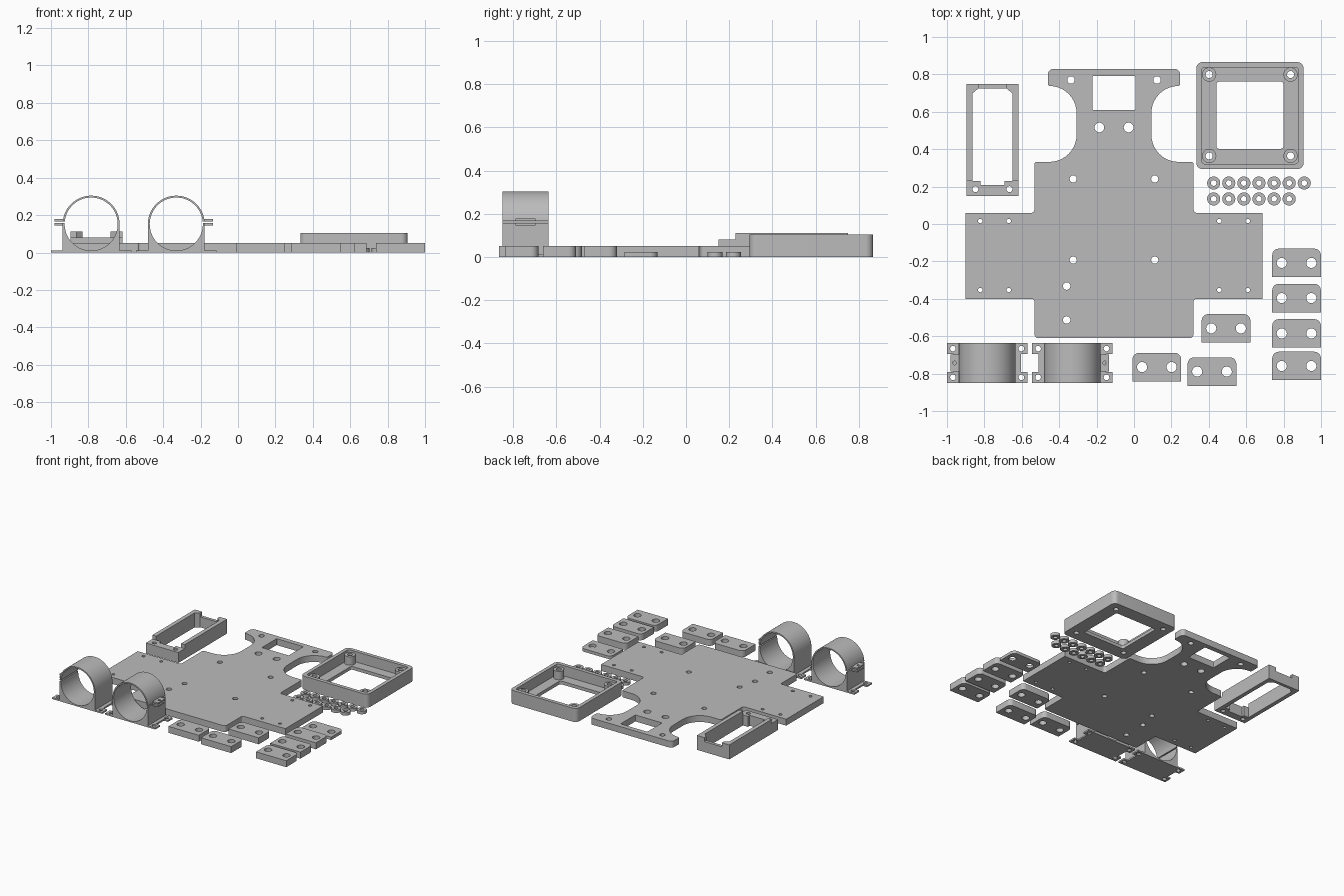
import bpy, bmesh, math
from mathutils import Matrix

if "Cube" in bpy.data.objects:
    bpy.data.objects.remove(bpy.data.objects["Cube"])

grey = bpy.data.materials.new("plain grey")
grey.diffuse_color = (0.5, 0.5, 0.5, 1)
grey.use_nodes = True
grey.node_tree.nodes["Principled BSDF"].inputs["Base Color"].default_value = grey.diffuse_color


def circle(x, y, r, n=32):
    return [(x + r * math.cos(2 * math.pi * i / n), y + r * math.sin(2 * math.pi * i / n)) for i in range(n)]


def outline(corners, n=10):
    """Closed outline of (x, y, radius) right-angle corners, filleted where radius > 0."""
    out = []
    for i, (x, y, r) in enumerate(corners):
        if r == 0:
            out.append((x, y))
            continue
        px, py, _ = corners[i - 1]
        qx, qy, _ = corners[(i + 1) % len(corners)]
        lu, lv = math.hypot(px - x, py - y), math.hypot(qx - x, qy - y)
        ux, uy, vx, vy = (px - x) / lu, (py - y) / lu, (qx - x) / lv, (qy - y) / lv
        for k in range(n + 1):
            a = math.pi / 2 * k / n
            s, c = r * (1 - math.sin(a)), r * (1 - math.cos(a))
            out.append((x + ux * s + vx * c, y + uy * s + vy * c))
    return out


def rect(x0, y0, x1, y1, r=0.0, r_top=None):
    t = r if r_top is None else r_top
    return outline([(x0, y0, r), (x1, y0, r), (x1, y1, t), (x0, y1, t)])


def slab(name, loops, z0, z1, matrix=None):
    """Extrude an outline (first loop) with holes (other loops) from z0 to z1."""
    cu = bpy.data.curves.new(name, 'CURVE')
    cu.dimensions, cu.fill_mode, cu.extrude = '2D', 'BOTH', (z1 - z0) / 2
    for pts in loops:
        sp = cu.splines.new('POLY')
        sp.points.add(len(pts) - 1)
        for p, (x, y) in zip(sp.points, pts):
            p.co = (x, y, 0, 1)
        sp.use_cyclic_u = True
    tmp = bpy.data.objects.new(name + "_curve", cu)
    me = bpy.data.meshes.new_from_object(tmp)
    bpy.data.objects.remove(tmp)
    bm = bmesh.new()
    bm.from_mesh(me)
    bmesh.ops.translate(bm, verts=bm.verts, vec=(0, 0, (z0 + z1) / 2))
    if matrix:
        bmesh.ops.transform(bm, matrix=matrix, verts=bm.verts)
    bmesh.ops.remove_doubles(bm, verts=bm.verts, dist=1e-5)
    bmesh.ops.recalc_face_normals(bm, faces=bm.faces)
    bm.to_mesh(me)
    bm.free()
    me.materials.clear()
    me.materials.append(grey)
    ob = bpy.data.objects.new(name, me)
    bpy.context.collection.objects.link(ob)
    bpy.ops.object.select_all(action='DESELECT')
    ob.select_set(True)
    bpy.context.view_layer.objects.active = ob
    bpy.ops.object.shade_smooth_by_angle(angle=math.radians(30))
    return ob


# Chassis plate: half outline about x = -0.11, mirrored
MID = -0.107
half = [(0.425, -0.61, 0.02), (0.425, -0.401, 0.015), (0.795, -0.401, 0), (0.795, 0.059, 0),
        (0.425, 0.059, 0.02), (0.425, 0.332, 0.012), (0.2, 0.332, 0.145), (0.2, 0.738, 0.145),
        (0.354, 0.738, 0.012), (0.354, 0.829, 0.03)]
corners = [(MID + x, y, r) for x, y, r in half] + [(MID - x, y, r) for x, y, r in reversed(half)]
plate = [outline(corners), rect(-0.222, 0.61, 0.008, 0.791, 0.005)]
for dx, y, r in [(0.23, 0.77, 0.02), (0.078, 0.516, 0.026), (0.218, 0.241, 0.019), (0.218, -0.193, 0.019),
                 (0.563, 0.016, 0.012), (0.715, 0.016, 0.012), (0.563, -0.353, 0.012), (0.715, -0.353, 0.012)]:
    plate += [circle(MID + dx, y, r), circle(MID - dx, y, r)]
plate += [circle(-0.36, y, 0.02) for y in (-0.332, -0.513)]
slab("chassis_plate", plate, 0, 0.05)

# Square tray with open floor, rim and four screw posts
posts = [(x, y) for x in (0.402, 0.837) for y in (0.364, 0.799)]
slab("tray_floor", [rect(0.333, 0.293, 0.907, 0.866, 0.035), rect(0.44, 0.402, 0.799, 0.761, 0.015)]
     + [circle(x, y, 0.019) for x, y in posts], 0, 0.025)
slab("tray_rim", [rect(0.333, 0.293, 0.907, 0.866, 0.035), rect(0.362, 0.322, 0.878, 0.837, 0.015)], 0.025, 0.105)
for x, y in posts:
    slab("tray_post", [circle(x, y, 0.038), circle(x, y, 0.019)], 0.025, 0.09)

# Long open holder: lower frame with shelf, then the two raised side walls
HX = -0.757


def mirrored(pts):
    return [(HX + x, y) for x, y in pts] + [(HX - x, y) for x, y in reversed(pts)]


cavity = mirrored([(0.064, 0.208), (0.064, 0.23), (0.107, 0.23), (0.107, 0.698), (0.075, 0.725)])
slab("holder_frame", [rect(HX - 0.139, 0.15, HX + 0.139, 0.749), cavity,
                      circle(HX - 0.091, 0.186, 0.016), circle(HX + 0.091, 0.186, 0.016)], 0, 0.081)
for s in (-1, 1):
    wall = [(0.139, 0.23), (0.107, 0.23), (0.107, 0.698), (0.075, 0.725), (0.075, 0.749), (0.139, 0.749)]
    slab("holder_side_wall", [[(HX + s * x, y) for x, y in wall]], 0.081, 0.112)

# Spacer washers in two rows
for y, count in ((0.219, 7), (0.134, 6)):
    for i in range(count):
        x = 0.426 + i * 0.0807
        slab("spacer", [circle(x, y, 0.035), circle(x, y, 0.015)], 0, 0.023)

# Two-hole mounting blocks, the first one thinner
for i, (x, y) in enumerate([(0.869, -0.208), (0.869, -0.396), (0.869, -0.585), (0.869, -0.759),
                            (0.492, -0.558), (0.417, -0.789), (0.122, -0.765)]):
    slab("mounting_block", [rect(x - 0.13, y - 0.076, x + 0.13, y + 0.076, 0, 0.035),
                            circle(x - 0.079, y, 0.027), circle(x + 0.079, y, 0.027)],
         0, 0.023 if i == 0 else 0.05)

# Round clamps: split ring on a block, with foot flanges and pinch ears on one side
R, RI, CZ, CY = 0.152, 0.142, 0.152, -0.743
UPRIGHT = Matrix.Rotation(math.pi / 2, 4, 'X')
for cx, side in ((-0.785, -1), (-0.33, 1)):
    lo, hi = 0.157, 0.166
    a_out, a_in = math.asin((hi - CZ) / R), math.asin((hi - CZ) / RI)
    a_end = 2 * math.pi + math.asin((lo - CZ) / RI)
    ring = [(R, lo), (R, 0), (-R, 0)]
    ring += [(R * math.cos(a), CZ + R * math.sin(a))
             for a in (math.pi + (a_out - math.pi) * i / 32 for i in range(33))]
    ring += [(RI * math.cos(a), CZ + RI * math.sin(a))
             for a in (a_in + (a_end - a_in) * i / 64 for i in range(65))]
    slab("clamp_ring", [[(cx + side * x, z) for x, z in ring]], 0.636, 0.85, UPRIGHT)
    for s in (-1, 1):
        foot = [(0.147, -0.107), (0.215, -0.107), (0.215, -0.048), (0.18, -0.048),
                (0.18, 0.048), (0.215, 0.048), (0.215, 0.107), (0.147, 0.107)]
        slab("clamp_foot", [[(cx + s * x, CY + y) for x, y in foot],
                            circle(cx + s * 0.183, CY - 0.077, 0.015),
                            circle(cx + s * 0.183, CY + 0.077, 0.015)], 0, 0.012)
    x0, x1 = sorted((cx + side * 0.146, cx + side * 0.195))
    for z in (0.145, hi):
        slab("clamp_ear", [rect(x0, CY - 0.046, x1, CY + 0.046),
                           circle(cx + side * 0.174, CY, 0.01, 20)], z, z + 0.012)
